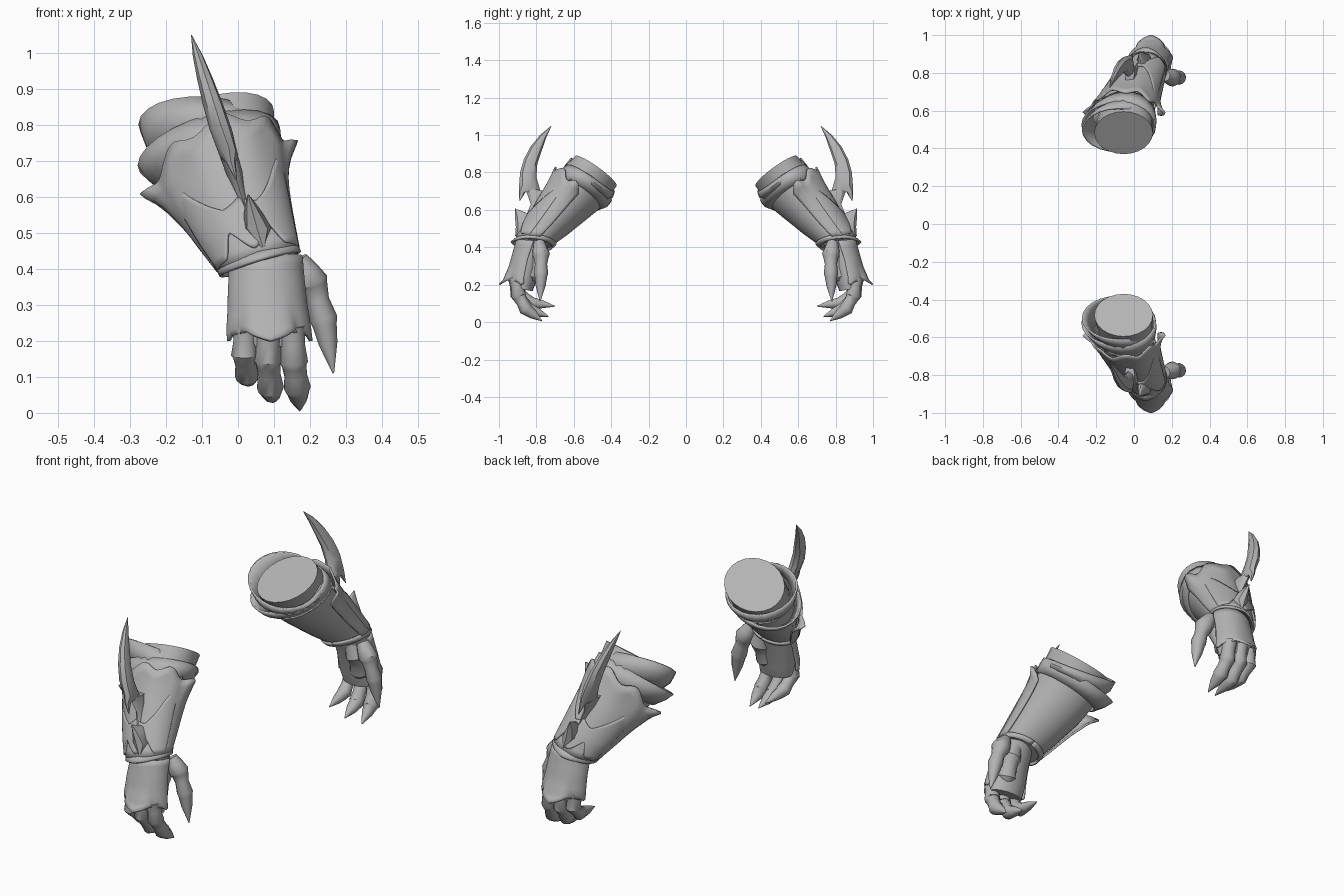
import bpy, bmesh, math
from mathutils import Vector

if "Cube" in bpy.data.objects:
    bpy.data.objects.remove(bpy.data.objects["Cube"])

steel = bpy.data.materials.new("steel_grey")
steel.diffuse_color = (0.45, 0.45, 0.45, 1)
steel.use_nodes = True
steel.node_tree.nodes["Principled BSDF"].inputs["Base Color"].default_value = steel.diffuse_color


def finish(name, bm, solid=0.0):
    """Turn a bmesh into a smooth object, mirrored to make the second gauntlet."""
    bmesh.ops.recalc_face_normals(bm, faces=bm.faces)
    me = bpy.data.meshes.new(name)
    bm.to_mesh(me)
    bm.free()
    me.materials.append(steel)
    ob = bpy.data.objects.new(name, me)
    bpy.context.collection.objects.link(ob)
    bpy.ops.object.select_all(action='DESELECT')
    ob.select_set(True)
    bpy.context.view_layer.objects.active = ob
    bpy.ops.object.shade_smooth_by_angle(angle=math.radians(38))
    if solid:
        m = ob.modifiers.new("thickness", 'SOLIDIFY')
        m.thickness, m.offset = solid, 0
    m = ob.modifiers.new("pair", 'MIRROR')
    m.use_axis = (False, True, False)
    m.use_mirror_merge = False
    return ob


def bridge(bm, loops, closed=True, caps=False):
    for a, b in zip(loops, loops[1:]):
        n = len(a)
        for i in range(n if closed else n - 1):
            j = (i + 1) % n
            bm.faces.new((a[i], a[j], b[j], b[i]))
    if caps:
        bm.faces.new(loops[0][::-1])
        bm.faces.new(loops[-1])


def surf(rings, t, deg, off=0.0):
    """Point on a lofted limb: ring = x left, x right, outer y z, inner y z, tilt."""
    i = max(0, min(int(t), len(rings) - 2))
    f = t - i
    xl, xr, yo, zo, yi, zi, dz = [p + (q - p) * f for p, q in zip(rings[i], rings[i + 1])]
    c = Vector(((xl + xr) / 2, (yo + yi) / 2, (zo + zi) / 2))
    v = Vector((0, (yo - yi) / 2, (zo - zi) / 2))
    u = Vector(((xr - xl) / 2, 0, dz))
    a = math.radians(deg)
    d = v * math.cos(a) + u * math.sin(a)
    return c + d + d.normalized() * off


def tube(name, rings, n=20, caps=True, solid=0.0):
    bm = bmesh.new()
    loops = [[bm.verts.new(surf(rings, k, 360 * i / n)) for i in range(n)]
             for k in range(len(rings))]
    bridge(bm, loops, True, caps)
    return finish(name, bm, solid)


def plate(name, rings, span, lo, hi, off, na=36, nt=10, solid=0.01):
    """Curved armour plate hugging a limb; lo, hi, off shape its edges and flare."""
    bm = bmesh.new()
    rows = []
    for k in range(nt + 1):
        s = k / nt
        row = []
        for i in range(na + 1):
            a = -span + 2 * span * i / na
            t = lo(a) + (hi(a) - lo(a)) * s
            row.append(bm.verts.new(surf(rings, t, a, off(s, a))))
        rows.append(row)
    bridge(bm, rows, False)
    return finish(name, bm, solid)


def digit(name, pts, n=12):
    """Jointed finger with overlapping segments, ending in a claw."""
    bm = bmesh.new()
    path = []
    for k, (x, y, z, r) in enumerate(pts):
        p = Vector((x, y, z))
        if 0 < k < len(pts) - 1:
            nxt = Vector(pts[k + 1][:3])
            prev = Vector(pts[k - 1][:3])
            path.append((p.lerp(prev, 0.5), r * 0.93))
            path.append((p, r * 1.1))
            path.append((p.lerp(nxt, 0.12), r * 0.95))
            if k == len(pts) - 2:
                path.append((p.lerp(nxt, 0.45), r * 0.75))
        else:
            path.append((p, r))
    loops = []
    for k, (p, r) in enumerate(path):
        d = (path[min(k + 1, len(path) - 1)][0] - path[max(k - 1, 0)][0]).normalized()
        u = Vector((1, 0, 0))
        u = (u - d * u.dot(d)).normalized()
        w = d.cross(u)
        loops.append([bm.verts.new(p + (u * math.cos(6.28319 * i / n)
                                        + w * math.sin(6.28319 * i / n)) * r)
                      for i in range(n)])
    bridge(bm, loops, True, True)
    return finish(name, bm)


def peak(a, at, width):
    return max(0.0, 1 - abs(a - at) / width)


# Forearm sleeve, closed at the elbow end
arm = [(-0.04, 0.158, -0.905, 0.43, -0.72, 0.41, 0.03),
       (-0.095, 0.142, -0.855, 0.52, -0.63, 0.475, 0.035),
       (-0.16, 0.118, -0.775, 0.65, -0.52, 0.565, 0.045),
       (-0.19, 0.10, -0.685, 0.77, -0.435, 0.635, 0.05),
       (-0.21, 0.10, -0.595, 0.885, -0.37, 0.73, 0.03)]
tube("forearm_sleeve", arm, 24)

# Two flared collars around the elbow end, bulging to the outside
tube("upper_collar", [(-0.20, 0.11, -0.665, 0.80, -0.42, 0.65, 0.03),
                      (-0.25, 0.112, -0.64, 0.84, -0.395, 0.67, 0.01),
                      (-0.272, 0.10, -0.612, 0.875, -0.385, 0.70, -0.015)],
     24, caps=False, solid=0.01)
tube("lower_collar", [(-0.20, 0.11, -0.70, 0.755, -0.46, 0.615, 0.05),
                      (-0.245, 0.115, -0.675, 0.795, -0.42, 0.63, 0.05),
                      (-0.275, 0.112, -0.645, 0.825, -0.40, 0.655, 0.05)],
     24, caps=False, solid=0.01)

# Large forearm guard with a flared, spiked upper edge
plate("forearm_guard", arm, 104, lambda a: 0.1,
      lambda a: 3.2 - 0.55 * (a / 90) ** 2 + 0.12 * math.cos(math.radians(a * 8)),
      lambda s, a: 0.01 + (0.035 if a < 0 else 0.035 - 0.02 * min(1, a / 80)) * s ** 4
      + (0.05 if a < 0 else 0.042) * s ** 6 * peak(abs(a), 88, 14))

# Scalloped wrist plate layered over the guard, dipping beside the blade
plate("wrist_plate", arm, 72,
      lambda a: 0.3 + 0.65 * abs(math.sin(math.radians(a * 4))) * peak(abs(a), 22, 23)
      - 0.2 * (a / 72) ** 2,
      lambda a: 1.3 + 1.6 * (a / 72) ** 2 + 0.25 * peak(a, 0, 18),
      lambda s, a: 0.02 - 0.006 * (a / 72) ** 2, na=48)

# Band around the wrist
plate("wrist_band", arm, 180, lambda a: -0.08, lambda a: 0.2,
      lambda s, a: 0.012 - 0.006 * s + 0.014 * (1 - s) * peak(a, 0, 40), nt=2)


# Fins: ring list of outer y z, inner y z, half thickness
def fin(name, rows, xc):
    rings = []
    for yo, zo, yi, zi, w in rows:
        x = xc((zo + zi) / 2)
        rings.append((x - w, x + w, yo, zo, yi, zi, 0))
    return tube(name, rings, 8)


def blade_x(z):
    return 0.01 - (z - 0.6) * 0.31


fin("blade", [(-0.891, 0.645, -0.887, 0.648, 0.002),
              (-0.893, 0.70, -0.858, 0.695, 0.014),
              (-0.892, 0.735, -0.775, 0.69, 0.026),
              (-0.887, 0.80, -0.80, 0.775, 0.031),
              (-0.867, 0.87, -0.795, 0.845, 0.028),
              (-0.83, 0.94, -0.77, 0.92, 0.022),
              (-0.78, 1.0, -0.748, 0.985, 0.014),
              (-0.721, 1.05, -0.719, 1.049, 0.001)], blade_x)
fin("blade_stem", [(-0.855, 0.57, -0.77, 0.57, 0.01),
                   (-0.83, 0.63, -0.74, 0.63, 0.02),
                   (-0.86, 0.715, -0.73, 0.70, 0.026)], blade_x)
fin("wrist_fin", [(-0.914, 0.607, -0.909, 0.606, 0.002),
                  (-0.915, 0.565, -0.83, 0.575, 0.02),
                  (-0.91, 0.51, -0.82, 0.52, 0.04),
                  (-0.912, 0.46, -0.87, 0.46, 0.006)],
    lambda z: 0.03 + (0.6 - z) * 0.28)

# Hand and its pointed back plate
hand = [(-0.012, 0.166, -0.895, 0.44, -0.735, 0.42, 0.01),
        (-0.015, 0.175, -0.925, 0.33, -0.775, 0.33, 0.005),
        (-0.014, 0.185, -0.94, 0.25, -0.80, 0.22, 0),
        (0.0, 0.18, -0.92, 0.185, -0.82, 0.165, 0)]
tube("hand", hand, 20)
plate("hand_plate", hand, 92, lambda a: 0.05,
      lambda a: 2.45 + 0.55 * peak(a, 0, 26) + 0.2 * peak(abs(a), 80, 14),
      lambda s, a: 0.008 + 0.01 * s ** 3 + s ** 4 * (0.062 * peak(a, 0, 40)
      + 0.004 * peak(abs(a), 80, 14)), nt=10)

# Fleshy thumb base on the palm
digit("thumb_base", [(0.10, -0.79, 0.42, 0.04), (0.125, -0.795, 0.34, 0.048),
                     (0.12, -0.83, 0.25, 0.045), (0.10, -0.86, 0.20, 0.03)])

# Clawed fingers and thumb
digit("outer_finger", [(0.02, -0.90, 0.24, 0.036), (0.018, -0.895, 0.16, 0.034),
                       (0.025, -0.835, 0.105, 0.031), (0.035, -0.70, 0.085, 0.002)])
digit("middle_finger", [(0.085, -0.915, 0.24, 0.038), (0.083, -0.90, 0.145, 0.036),
                        (0.09, -0.845, 0.07, 0.034), (0.098, -0.735, 0.03, 0.002)])
digit("inner_finger", [(0.15, -0.91, 0.24, 0.037), (0.155, -0.895, 0.14, 0.036),
                       (0.165, -0.855, 0.07, 0.034), (0.172, -0.77, 0.006, 0.002)])
digit("thumb", [(0.165, -0.785, 0.425, 0.03), (0.205, -0.775, 0.36, 0.043),
                (0.238, -0.775, 0.26, 0.035), (0.265, -0.78, 0.11, 0.002)])
